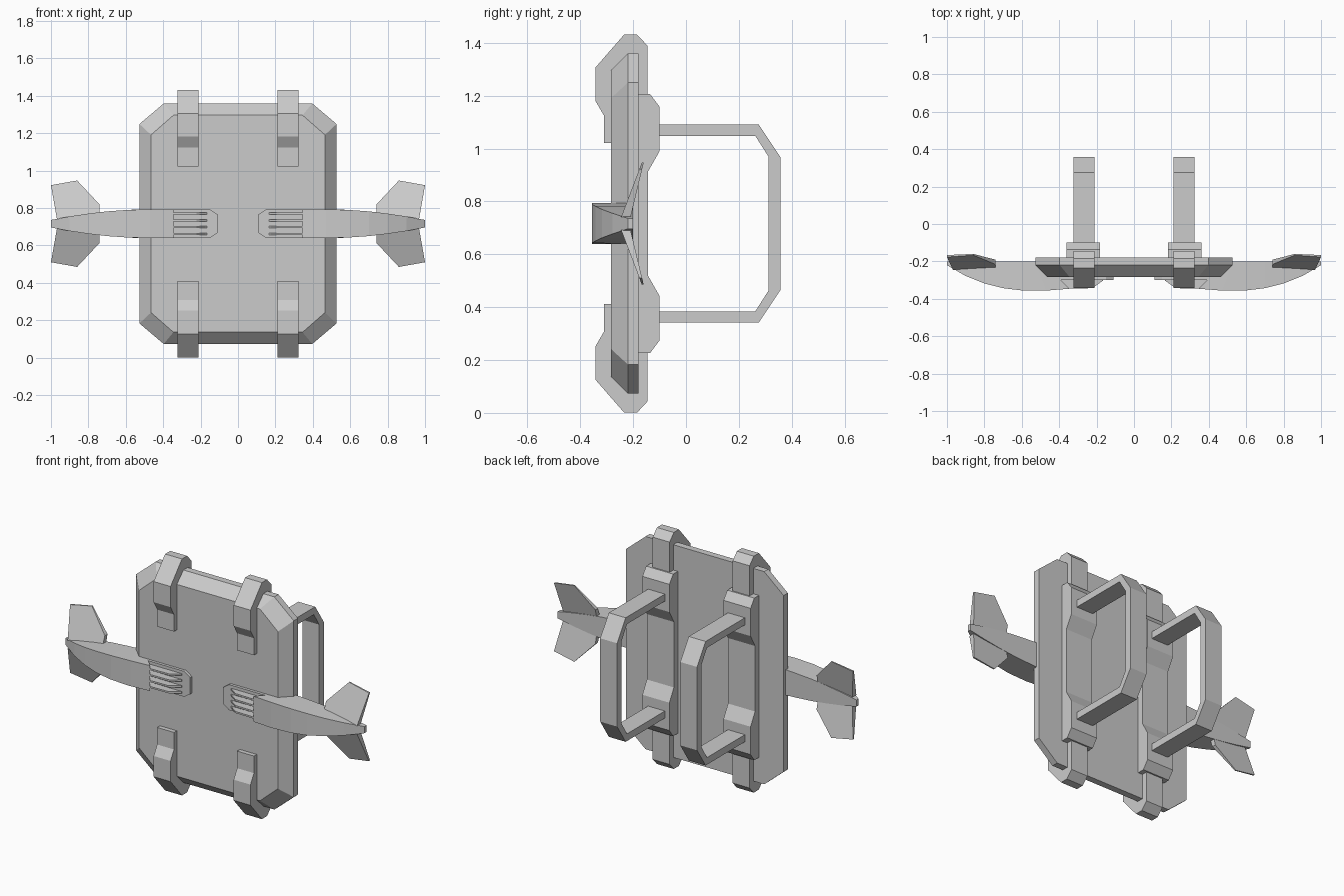
import bpy, bmesh

if "Cube" in bpy.data.objects:
    bpy.data.objects.remove(bpy.data.objects["Cube"])

ZC = 0.716  # height of the mirror plane between top and bottom


def loft(name, rings, mirror=True):
    """Closed solid skinned through rings with equal point counts."""
    bm = bmesh.new()
    vs = [[bm.verts.new(p) for p in r] for r in rings]
    n = len(vs[0])
    for a, b in zip(vs, vs[1:]):
        for i in range(n):
            j = (i + 1) % n
            bm.faces.new((a[i], a[j], b[j], b[i]))
    bm.faces.new(vs[0])
    bm.faces.new(vs[-1])
    bmesh.ops.recalc_face_normals(bm, faces=bm.faces)
    me = bpy.data.meshes.new(name)
    bm.to_mesh(me)
    bm.free()
    ob = bpy.data.objects.new(name, me)
    bpy.context.collection.objects.link(ob)
    if mirror:
        ob.modifiers.new("Mirror", "MIRROR").use_mirror_merge = False
    return ob


def side_prism(name, half, x0, x1):
    """Extrude along x a (y, z offset) half profile reflected about ZC."""
    pts = half + [(y, -z) for y, z in reversed(half)]
    return loft(name, [[(x, y, ZC + z) for y, z in pts] for x in (x0, x1)])


def octagon(y, w, h, cx, cz):
    q = [(w, h - cz), (w - cx, h), (cx - w, h), (-w, h - cz)]
    q += [(-x, -z) for x, z in q]
    return [(x, y, ZC + z) for x, z in q]


# Bevelled main plate
loft("shield_plate", [octagon(-0.283, 0.465, 0.58, 0.12, 0.105),
                      octagon(-0.22, 0.527, 0.643, 0.13, 0.11),
                      octagon(-0.18, 0.527, 0.643, 0.13, 0.11)], mirror=False)

# Straps that hook over the top and bottom edges
outer = [(-0.275, 0.305), (-0.31, 0.305), (-0.31, 0.408), (-0.343, 0.465),
         (-0.343, 0.59), (-0.234, 0.715), (-0.185, 0.715), (-0.145, 0.672)]
inner = [(-0.185, 0.635), (-0.222, 0.635), (-0.275, 0.575)]
strap = outer + [(y, -z) for y, z in reversed(outer)]
strap += [(y, -z) for y, z in reversed(inner)] + inner
loft("edge_strap", [[(x, y, ZC + z) for y, z in strap] for x in (0.211, 0.324)])

# Raised handle mounts on the back
side_prism("handle_mount",
           [(-0.185, 0.49), (-0.136, 0.49), (-0.10, 0.442), (-0.10, 0.274),
            (-0.143, 0.198)], 0.181, 0.362)

# Handles: closed C outline
out = [(-0.11, 0.375), (0.275, 0.375), (0.357, 0.252)]
inn = [(0.313, 0.252), (0.262, 0.332), (-0.11, 0.332)]
grip = out + [(y, -z) for y, z in reversed(out)]
grip += [(y, -z) for y, z in reversed(inn)] + inn
loft("handle", [[(x, y, ZC + z) for y, z in grip] for x in (0.211, 0.324)])

# Tapering side arms: front x, back x, front y, half height
sections = [(0.345, 0.49, -0.346, 0.077), (0.47, 0.53, -0.356, 0.077),
            (0.60, 0.60, -0.355, 0.073), (0.70, 0.70, -0.343, 0.066),
            (0.80, 0.80, -0.318, 0.054), (0.90, 0.90, -0.278, 0.039),
            (1.00, 1.00, -0.22, 0.02)]
loft("side_arm", [[(xf, yf, ZC + h), (xb, -0.2, ZC + h),
                   (xb, -0.2, ZC - h), (xf, yf, ZC - h)]
                  for xf, xb, yf, h in sections])

# Base pad under the ribs
pad = [(0.46, 0.077), (0.15, 0.077), (0.11, 0.05),
       (0.11, -0.05), (0.15, -0.077), (0.46, -0.077)]
loft("rib_pad", [[(x, y, ZC + z) for x, z in pad] for y in (-0.275, -0.30)])

# Thin ribs running into each arm
rib = [(0.165, -0.29), (0.165, -0.302), (0.222, -0.343), (0.36, -0.346), (0.42, -0.29)]
for k in range(4):
    zc = ZC + (k - 1.5) * 0.036
    loft("rib_%d" % (k + 1), [[(x, y, zc + d) for x, y in rib] for d in (-0.005, 0.005)])

# Swept tail fins above and below the arm tips
fin = [(0.74, 0.055), (0.74, 0.103), (0.86, 0.231), (1.0, 0.206), (0.968, 0.025)]
for name, s in (("upper_fin", 1), ("lower_fin", -1)):
    loft(name, [[(x, y0 + k * (z - 0.231), ZC + s * z) for x, z in fin]
                for y0, k in ((-0.167, 0.38), (-0.16, 0.24))])
